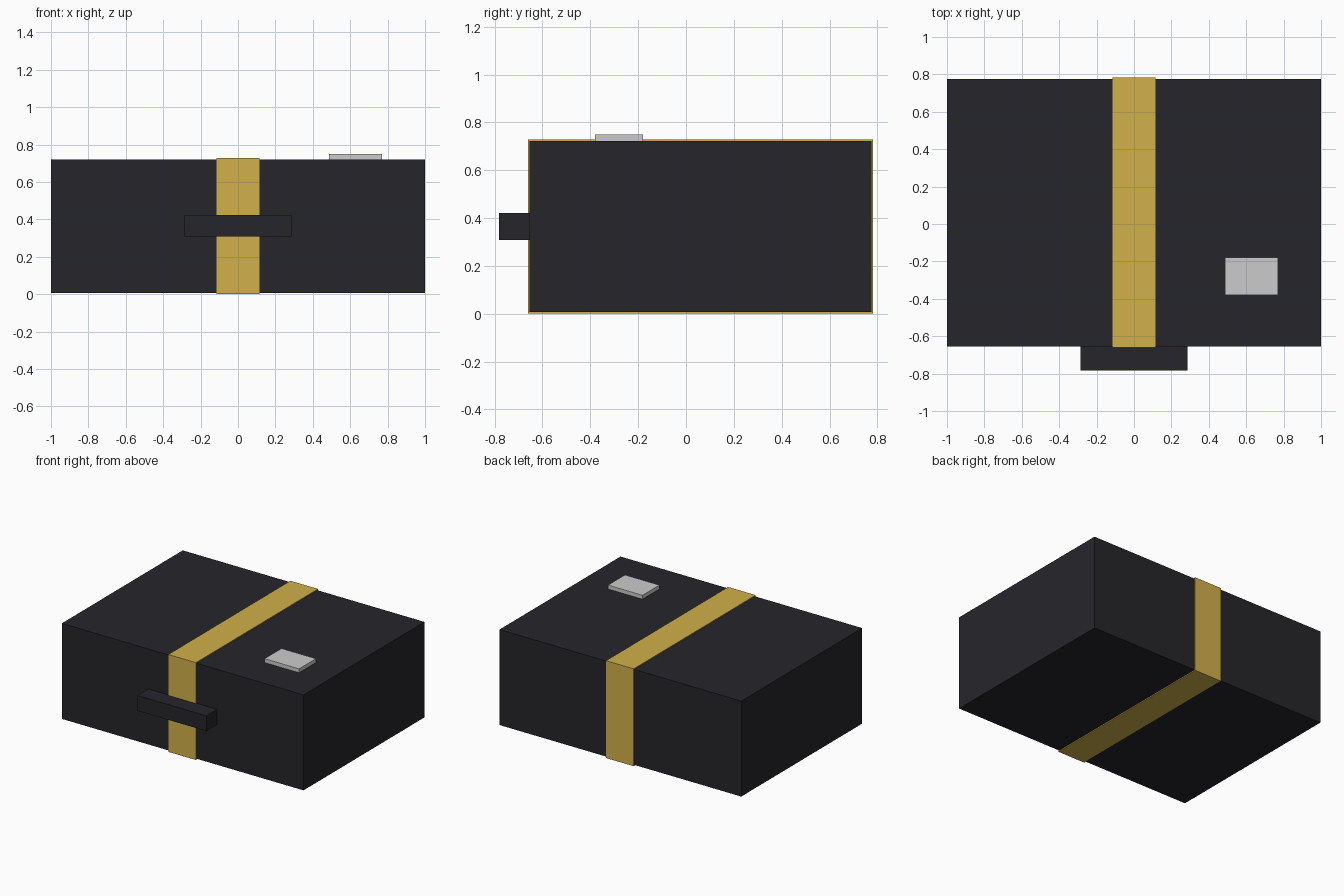
import bpy
import bmesh
from mathutils import Vector

if "Cube" in bpy.data.objects:
    bpy.data.objects.remove(bpy.data.objects["Cube"])


def material(name, rgb):
    mat = bpy.data.materials.new(name)
    mat.diffuse_color = (*rgb, 1.0)
    mat.use_nodes = True
    mat.node_tree.nodes["Principled BSDF"].inputs["Base Color"].default_value = mat.diffuse_color
    return mat


def box(name, low, high, mat):
    """Axis-aligned box between two opposite corners."""
    low, high = Vector(low), Vector(high)
    bm = bmesh.new()
    bmesh.ops.create_cube(bm, size=1.0)
    bmesh.ops.scale(bm, vec=high - low, verts=bm.verts)
    mesh = bpy.data.meshes.new(name)
    bm.to_mesh(mesh)
    bm.free()
    mesh.materials.append(mat)
    obj = bpy.data.objects.new(name, mesh)
    obj.location = (low + high) / 2
    bpy.context.collection.objects.link(obj)
    return obj


black = material("black", (0.019, 0.019, 0.024))
gold = material("gold", (0.64, 0.435, 0.07))
pale = material("pale_grey", (0.65, 0.65, 0.62))

T = 0.007                      # strap thickness
FRONT, BACK = -0.654, 0.775    # case faces
TOP = 0.721

# Case body
box("case_body", (-1, FRONT, T), (1, BACK, TOP), black)

# Strap wrapped around the middle
box("strap", (-0.114, FRONT - T, 0), (0.114, BACK + T, TOP + T), gold)

# Carry handle on the front
box("handle", (-0.286, -0.782, 0.308), (0.286, FRONT, 0.422), black)

# Label plate on the lid
box("label_plate", (0.486, -0.38, TOP), (0.771, -0.18, 0.75), pale)
